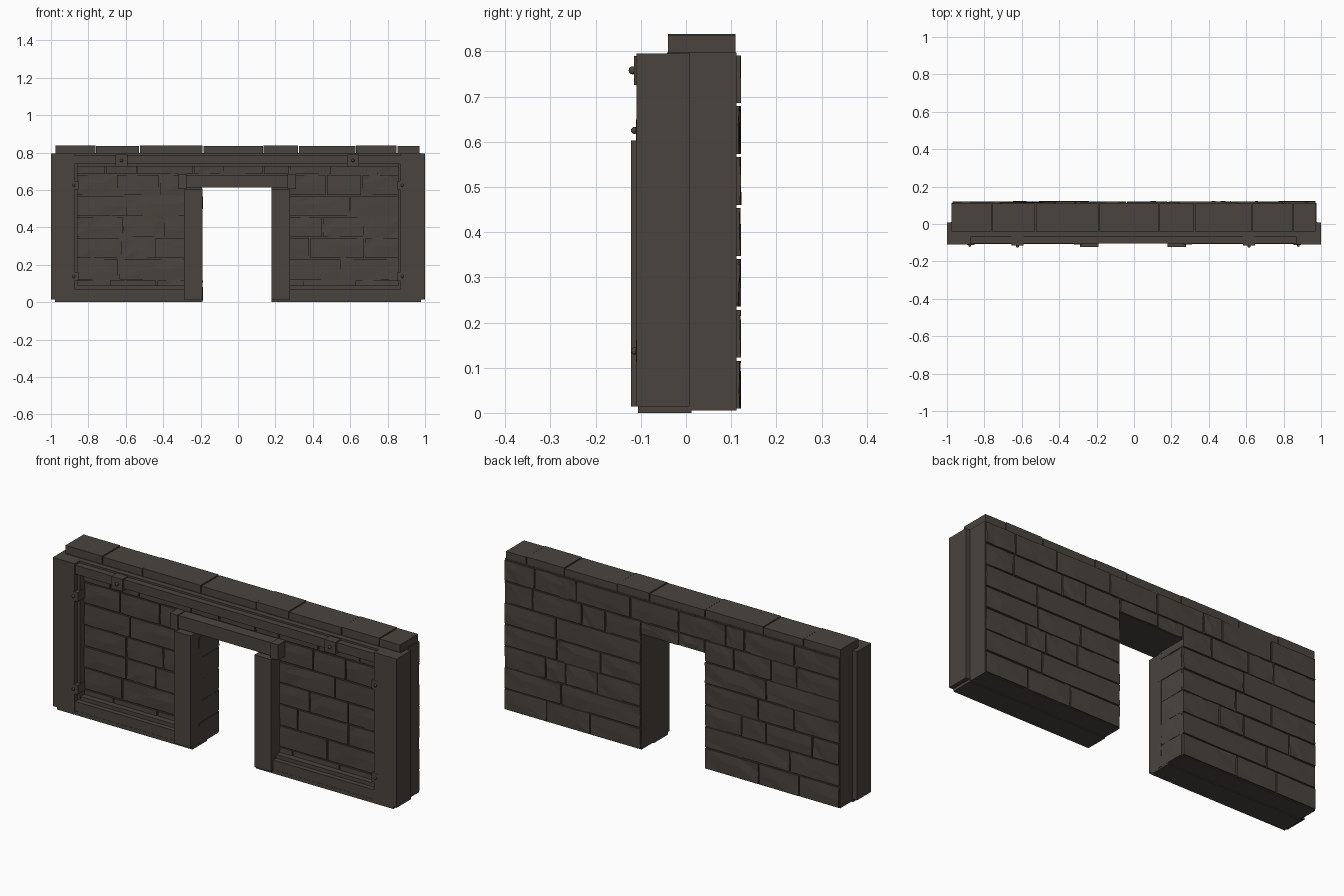
import bpy, bmesh, random
from mathutils import Vector

if "Cube" in bpy.data.objects:
    bpy.data.objects.remove(bpy.data.objects["Cube"])

random.seed(7)

stone = bpy.data.materials.new("dark_stone")
stone.diffuse_color = (0.067, 0.057, 0.047, 1)
stone.use_nodes = True
stone.node_tree.nodes["Principled BSDF"].inputs["Base Color"].default_value = stone.diffuse_color


def finish(name, bm):
    bmesh.ops.recalc_face_normals(bm, faces=bm.faces)
    me = bpy.data.meshes.new(name)
    bm.to_mesh(me)
    bm.free()
    me.materials.append(stone)
    ob = bpy.data.objects.new(name, me)
    bpy.context.collection.objects.link(ob)
    return ob


def add_box(bm, x0, x1, y0, y1, z0, z1):
    vs = bmesh.ops.create_cube(bm, size=1)["verts"]
    for v in vs:
        v.co = Vector(((x0 + x1) / 2 + v.co.x * (x1 - x0),
                       (y0 + y1) / 2 + v.co.y * (y1 - y0),
                       (z0 + z1) / 2 + v.co.z * (z1 - z0)))


def boxes(name, *specs):
    bm = bmesh.new()
    for s in specs:
        add_box(bm, *s)
    return finish(name, bm)


def add_brick(bm, u0, u1, z0, z1, depth, place):
    """Chiselled stone face: 4x3 grid with a jittered depth, plus its sides."""
    g = 0.0035
    u0, u1, z0, z1 = u0 + g, u1 - g, z0 + g, z1 - g
    n, m = 3, 2
    mid = random.uniform(0.35, 0.65)
    grid = []
    for j in range(m + 1):
        row = []
        for i in range(n + 1):
            edge = i in (0, n) or j in (0, m)
            d = depth - random.uniform(0.002, 0.006 if edge else 0.003)
            u = u0 + (u1 - u0) * i / n
            z = z0 + (z1 - z0) * (0, mid, 1)[j]
            if 0 < i < n:
                u += random.uniform(-0.1, 0.1) * (u1 - u0)
            row.append(bm.verts.new(place(u, z, d)))
        grid.append(row)
    for j in range(m):
        for i in range(n):
            a, b, c, d = grid[j][i], grid[j][i + 1], grid[j + 1][i + 1], grid[j + 1][i]
            bm.faces.new((a, b, c))
            bm.faces.new((a, c, d))
    # sides back into the wall
    ring = (grid[0][:] + [grid[1][n]] + grid[2][::-1] + [grid[1][0]])
    zs = [z0] * (n + 1) + [z0 + (z1 - z0) * mid] + [z1] * (n + 1) + [z0 + (z1 - z0) * mid]
    us = [u0 + (u1 - u0) * i / n for i in range(n + 1)]
    us = us + [u1] + us[::-1] + [u0]
    back = [bm.verts.new(place(u, z, -0.004)) for u, z in zip(us, zs)]
    for k in range(len(ring)):
        l = (k + 1) % len(ring)
        bm.faces.new((ring[k], back[k], back[l], ring[l]))
    bm.faces.new(back)


def brick_run(bm, u0, u1, z0, z1, depth, place, size=0.24):
    count = max(1, round((u1 - u0) / size))
    cuts = [u0]
    for i in range(1, count):
        cuts.append(u0 + (u1 - u0) * (i + random.uniform(-0.3, 0.3)) / count)
    cuts.append(u1)
    for a, b in zip(cuts, cuts[1:]):
        add_brick(bm, a, b, z0, z1, depth + random.uniform(-0.002, 0.002), place)


W, DL, DR, DT = 0.975, -0.19, 0.18, 0.612      # half width and doorway edges
rows = [0.006 + i * 0.1127 for i in range(8)]


def brick_wall(name, place, half, depth, sizes):
    bm = bmesh.new()
    for i, (z0, z1) in enumerate(zip(rows, rows[1:])):
        size = sizes[i % len(sizes)]
        if z0 > DT:
            brick_run(bm, -half, half, z0, z1, depth, place, size)
        else:
            brick_run(bm, -half, DL, z0, z1, depth, place, size)
            brick_run(bm, DR, half, z0, z1, depth, place, size)
            if z1 > DT + 0.03:
                brick_run(bm, DL, DR, DT, z1, depth, place, size)
    return finish(name, bm)


# wall core around the doorway, then the stone facing
boxes("wall_core",
      (-W, DL - 0.003, -0.042, 0.112, 0.005, 0.797),
      (DR, W, -0.042, 0.112, 0.005, 0.797),
      (DL - 0.003, DR, -0.042, 0.112, DT, 0.797))
brick_wall("back_bricks", lambda u, z, d: (u, 0.112 + d, z), W, 0.0105, (0.26, 0.32, 0.2))
brick_wall("front_bricks", lambda u, z, d: (u, -0.042 - d, z), 0.88, 0.012, (0.2, 0.28, 0.24))

# stones lining the left side of the doorway
bm = bmesh.new()
for z0, z1 in zip(rows, rows[1:6] + [DT]):
    brick_run(bm, -0.06, 0.112, z0, z1, 0.006,
              lambda u, z, d: (DL - 0.003 + d, u, z), 0.12)
finish("doorway_bricks", bm)

# capping stones along the top
cuts = [-0.977, -0.76, -0.527, -0.187, 0.135, 0.323, 0.63, 0.85, 0.972]
boxes("cap_stones", *[(a + 0.002, b - 0.002, -0.04, 0.11, 0.793, 0.838 - 0.003 * (i % 2))
                      for i, (a, b) in enumerate(zip(cuts, cuts[1:]))])

# outer posts, door jambs and lintel
boxes("outer_posts",
      (-1.0, -0.873, -0.11, 0.008, 0.014, 0.795),
      (0.868, 1.0, -0.11, 0.008, 0.014, 0.795))
boxes("door_jambs",
      (-0.288, DL, -0.122, -0.035, 0.014, 0.603),
      (DR, 0.278, -0.122, -0.035, 0.014, 0.603))
boxes("door_lintel", (-0.28, 0.27, -0.1, -0.035, 0.612, 0.68))
boxes("lintel_ends",
      (-0.32, -0.275, -0.109, -0.035, 0.604, 0.684),
      (0.265, 0.31, -0.109, -0.035, 0.604, 0.684))

# rails
boxes("top_rail", (-0.875, 0.87, -0.103, -0.04, 0.738, 0.785),
      (-0.875, 0.87, -0.07, -0.04, 0.725, 0.795))
boxes("bottom_rails",
      (-0.875, DL - 0.01, -0.105, -0.04, 0.014, 0.07),
      (DR + 0.01, 0.87, -0.105, -0.04, 0.014, 0.07),
      (-0.875, -0.28, -0.08, -0.04, 0.06, 0.09),
      (0.27, 0.87, -0.08, -0.04, 0.06, 0.09))
boxes("base_plinth",
      (-0.978, DL, -0.106, 0.012, 0.0, 0.02),
      (DR, 0.978, -0.106, 0.012, 0.0, 0.02))
boxes("side_trims",
      (-0.88, -0.858, -0.085, -0.04, 0.08, 0.74),
      (0.855, 0.875, -0.085, -0.04, 0.08, 0.74))

# iron plates with round bolts
plates, bolts = bmesh.new(), bmesh.new()


def bolt_plate(x, z, w, h, y, px, r):
    add_box(plates, px - w, px + w, y, -0.045, z - h, z + h)
    new = bmesh.ops.create_uvsphere(bolts, u_segments=10, v_segments=6, radius=r)["verts"]
    bmesh.ops.translate(bolts, verts=new, vec=(x, y - 0.003, z))


for x in (-0.623, 0.615):
    bolt_plate(x, 0.758, 0.032, 0.032, -0.115, x, 0.009)
for s in (-1, 1):
    for z in (0.625, 0.137):
        bolt_plate(s * 0.878, z, 0.02, 0.024, -0.111, s * 0.874, 0.008)
finish("bracket_plates", plates)
finish("bolts", bolts)
